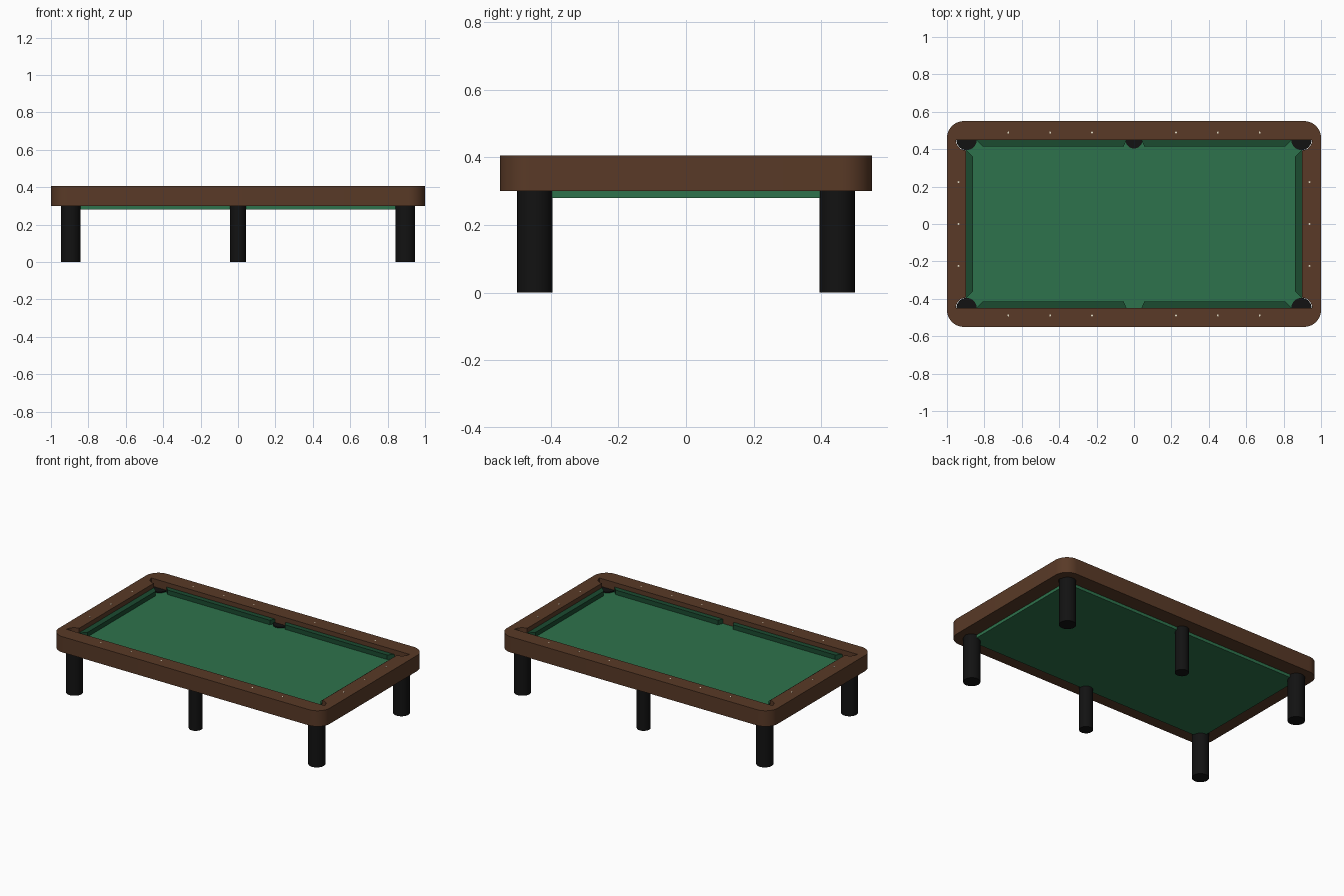
import bpy, bmesh
from math import cos, sin, pi

if "Cube" in bpy.data.objects:
    bpy.data.objects.remove(bpy.data.objects["Cube"])


def material(name, rgb):
    m = bpy.data.materials.new(name)
    m.diffuse_color = (*rgb, 1)
    m.use_nodes = True
    m.node_tree.nodes["Principled BSDF"].inputs["Base Color"].default_value = m.diffuse_color
    return m


wood = material("wood", (0.10, 0.042, 0.02))
cloth = material("cloth", (0.027, 0.17, 0.072))
dark_cloth = material("dark_cloth", (0.011, 0.07, 0.03))
black = material("black", (0.006, 0.006, 0.006))
ivory = material("ivory", (0.8, 0.75, 0.6))


def activate(obj):
    bpy.ops.object.select_all(action='DESELECT')
    obj.select_set(True)
    bpy.context.view_layer.objects.active = obj


def slab(name, loops, z0, z1, mat):
    """Extrude flat outlines; inner loops become holes."""
    cu = bpy.data.curves.new(name, 'CURVE')
    cu.dimensions, cu.fill_mode, cu.extrude = '2D', 'BOTH', (z1 - z0) / 2
    for pts in loops:
        sp = cu.splines.new('POLY')
        sp.points.add(len(pts) - 1)
        for p, (x, y) in zip(sp.points, pts):
            p.co = (x, y, 0, 1)
        sp.use_cyclic_u = True
    obj = bpy.data.objects.new(name, cu)
    bpy.context.collection.objects.link(obj)
    obj.location.z = (z0 + z1) / 2
    activate(obj)
    bpy.ops.object.convert(target='MESH')
    obj = bpy.context.object
    bm = bmesh.new()
    bm.from_mesh(obj.data)
    bmesh.ops.remove_doubles(bm, verts=bm.verts, dist=1e-5)
    bmesh.ops.recalc_face_normals(bm, faces=bm.faces)
    bm.to_mesh(obj.data)
    bm.free()
    obj.data.materials.clear()
    obj.data.materials.append(mat)
    bpy.ops.object.shade_smooth_by_angle()
    return obj


def cylinder(name, x, y, z0, z1, r, mat, sides=32):
    bpy.ops.mesh.primitive_cylinder_add(vertices=sides, radius=r, depth=z1 - z0,
                                        location=(x, y, (z0 + z1) / 2))
    obj = bpy.context.object
    obj.name = name
    obj.data.materials.append(mat)
    bpy.ops.object.shade_smooth_by_angle()


def four_way(quarter):
    """Mirror a +x +y chain, running from the x axis to the y axis, into a loop."""
    half = quarter + [(-x, y) for x, y in reversed(quarter)]
    return half + [(-x, -y) for x, y in half]


# Wooden rail: rounded outside, corner notches for the pockets inside
R = 0.09
outer = four_way([(1 - R + R * cos(a), 0.55 - R + R * sin(a))
                  for a in [i * pi / 24 for i in range(13)]])
inner = four_way([(0.898 + 0.054 * sin(a), 0.448 - 0.054 * cos(a))
                  for a in [i * pi / 24 for i in range(13)]] + [(0.84, 0.448)])
slab("rail_frame", [outer, inner], 0.30, 0.405, wood)

# Cloth-covered bed with clipped corners
slab("bed", [four_way([(0.9, 0.405), (0.855, 0.45)])], 0.28, 0.345, cloth)

# Cushions: two on each long side, one on each end
for s, side in ((-1, "front"), (1, "back")):
    for t, end in ((-1, "left"), (1, "right")):
        slab(f"{side}_{end}_cushion",
             [[(t * 0.845, s * 0.45), (t * 0.81, s * 0.415),
               (t * 0.055, s * 0.415), (t * 0.04, s * 0.45)]], 0.34, 0.375, dark_cloth)
    slab(f"{'left' if s < 0 else 'right'}_cushion",
         [[(s * 0.9, -0.40), (s * 0.86, -0.36),
           (s * 0.86, 0.36), (s * 0.9, 0.40)]], 0.34, 0.375, dark_cloth)

# Legs and pockets
for s, side in ((-1, "front"), (1, "back")):
    for t, end in ((-1, "left"), (1, "right")):
        cylinder(f"{side}_{end}_leg", t * 0.895, s * 0.447, 0, 0.31, 0.052, black)
        cylinder(f"{side}_{end}_pocket", t * 0.895, s * 0.449, 0.31, 0.352, 0.054, black)
    cylinder(f"{side}_middle_leg", 0, s * 0.447, 0, 0.31, 0.042, black)
cylinder("back_middle_pocket", 0, 0.45, 0.31, 0.352, 0.046, black)

# Sight markers on the rail tops
spots = [(x * t, s * 0.489) for x in (0.225, 0.448, 0.672) for t in (-1, 1) for s in (-1, 1)]
spots += [(s * 0.938, y) for s in (-1, 1) for y in (-0.224, 0, 0.224)]
for i, (x, y) in enumerate(spots):
    cylinder(f"sight_marker_{i + 1}", x, y, 0.40, 0.406, 0.005, ivory, 12)
